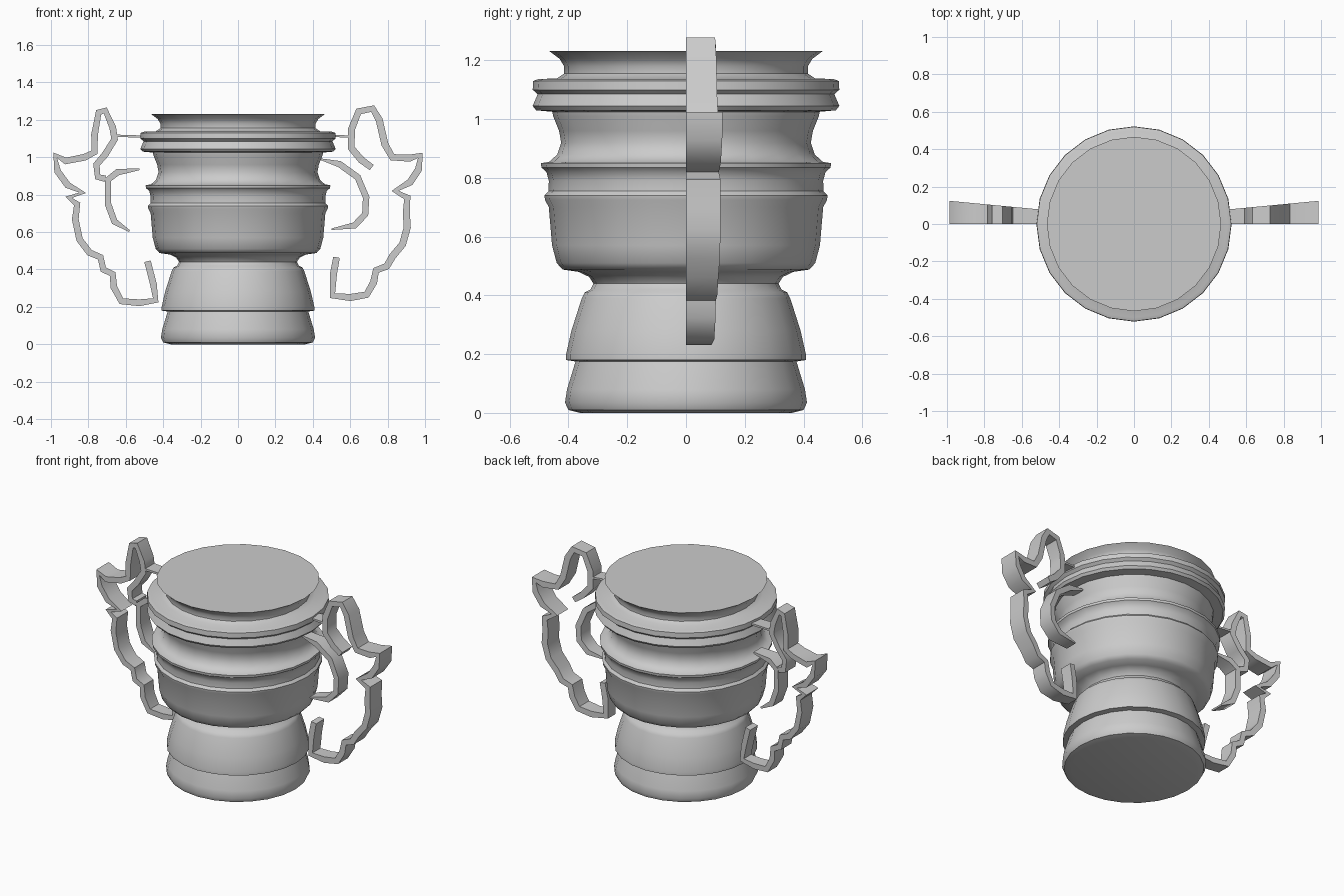
import bpy, bmesh, math
from mathutils import Vector

grey = bpy.data.materials.new("plain grey")
grey.diffuse_color = (0.6, 0.6, 0.6, 1)


def finish(name, bm, angle):
    bmesh.ops.recalc_face_normals(bm, faces=bm.faces[:])
    me = bpy.data.meshes.new(name)
    bm.to_mesh(me)
    bm.free()
    ob = bpy.data.objects.new(name, me)
    bpy.context.collection.objects.link(ob)
    me.materials.append(grey)
    bpy.ops.object.select_all(action='DESELECT')
    ob.select_set(True)
    bpy.context.view_layer.objects.active = ob
    bpy.ops.object.shade_smooth_by_angle(angle=math.radians(angle))
    return ob


def lathe(name, profile, sides):
    bm = bmesh.new()
    rings = []
    for r, z in profile:
        rings.append([bm.verts.new((r * math.cos(2 * math.pi * i / sides),
                                    r * math.sin(2 * math.pi * i / sides), z))
                      for i in range(sides)])
    for a, b in zip(rings, rings[1:]):
        for i in range(sides):
            j = (i + 1) % sides
            bm.faces.new((a[i], a[j], b[j], b[i]))
    bm.faces.new(rings[0][::-1])
    bm.faces.new(rings[-1])
    return finish(name, bm, 40)


def ribbon(name, points, width, end_width):
    """Flat ornament in the xz plane, extruded back from y = 0; deeper further out."""
    pts = [Vector(p) for p in points]
    bm = bmesh.new()
    rings = []
    last = len(pts) - 1
    for i, p in enumerate(pts):
        t_in = (p - pts[max(i - 1, 0)]).normalized()
        t_out = (pts[min(i + 1, last)] - p).normalized()
        t = t_in + t_out
        t = t.normalized() if t.length > 0.2 else t_out
        w = end_width if i in (0, last) else width
        n = Vector((-t.y, t.x)) * w / 2
        ring = []
        for q, back in ((p + n, 0), (p - n, 0), (p - n, 1), (p + n, 1)):
            ring.append(bm.verts.new((q.x, back * (0.03 + 0.095 * abs(q.x)), q.y)))
        rings.append(ring)
    for a, b in zip(rings, rings[1:]):
        for i in range(4):
            j = (i + 1) % 4
            bm.faces.new((a[i], a[j], b[j], b[i]))
    bm.faces.new(rings[0][::-1])
    bm.faces.new(rings[-1])
    return finish(name, bm, 50)


# Stepped foot, neck, bowl, double collar and flared closed rim
lathe("cup_body", [
    (0.36, 0), (0.40, 0.01), (0.412, 0.035), (0.405, 0.08), (0.376, 0.175),
    (0.408, 0.18), (0.408, 0.20), (0.39, 0.28), (0.355, 0.39), (0.345, 0.41),
    (0.325, 0.42), (0.315, 0.44), (0.33, 0.463), (0.365, 0.48), (0.42, 0.488),
    (0.44, 0.51), (0.456, 0.57), (0.467, 0.70), (0.48, 0.725), (0.482, 0.74),
    (0.468, 0.755), (0.467, 0.79), (0.475, 0.82), (0.492, 0.835), (0.494, 0.85),
    (0.465, 0.855), (0.438, 0.88), (0.425, 0.92), (0.432, 0.96), (0.452, 1.01),
    (0.455, 1.025), (0.51, 1.03), (0.522, 1.045), (0.505, 1.085),
    (0.522, 1.10), (0.52, 1.13), (0.50, 1.137), (0.44, 1.138), (0.415, 1.155),
    (0.415, 1.18), (0.43, 1.205), (0.466, 1.232)], 24)

# Scrolled outer handles
ribbon("right_outer_scroll", [
    (.715, .945), (.66, .985), (.605, 1.05), (.607, 1.15), (.645, 1.245),
    (.72, 1.26), (.755, 1.20), (.785, 1.07), (.825, 1.0), (.917, .995),
    (.975, 1.01), (.965, .935), (.92, .866), (.84, .82), (.905, .785),
    (.90, .70), (.905, .625), (.88, .535), (.826, .47), (.795, .417),
    (.738, .395), (.725, .33), (.687, .265), (.60, .25), (.505, .26),
    (.51, .375), (.527, .465)], .038, .035)
ribbon("left_outer_scroll", [
    (-.71, .885), (-.75, .895), (-.757, .96), (-.71, 1.015), (-.66, 1.096),
    (-.67, 1.16), (-.71, 1.25), (-.745, 1.24), (-.767, 1.12), (-.767, 1.027),
    (-.82, 1.0), (-.922, .98), (-.977, 1.01), (-.965, .925), (-.91, .85),
    (-.83, .81), (-.905, .786), (-.86, .75), (-.87, .668), (-.847, .56),
    (-.794, .49), (-.735, .465), (-.72, .40), (-.67, .375), (-.664, .305),
    (-.623, .23), (-.527, .222), (-.44, .235), (-.452, .32), (-.484, .444)],
    .036, .035)

# Curved inner brackets beside the bowl
ribbon("right_inner_bracket", [
    (.44, .99), (.543, .963), (.64, .893), (.685, .786), (.68, .695),
    (.623, .635), (.50, .615)], .035, .008)
ribbon("left_inner_bracket", [
    (-.527, .936), (-.644, .92), (-.695, .88), (-.695, .75), (-.66, .655),
    (-.58, .605)], .035, .01)

# Thin links from collar towards the scrolls
ribbon("right_link", [(.50, 1.115), (.60, 1.11)], .012, .012)
ribbon("left_link", [(-.50, 1.11), (-.655, 1.115)], .012, .012)
